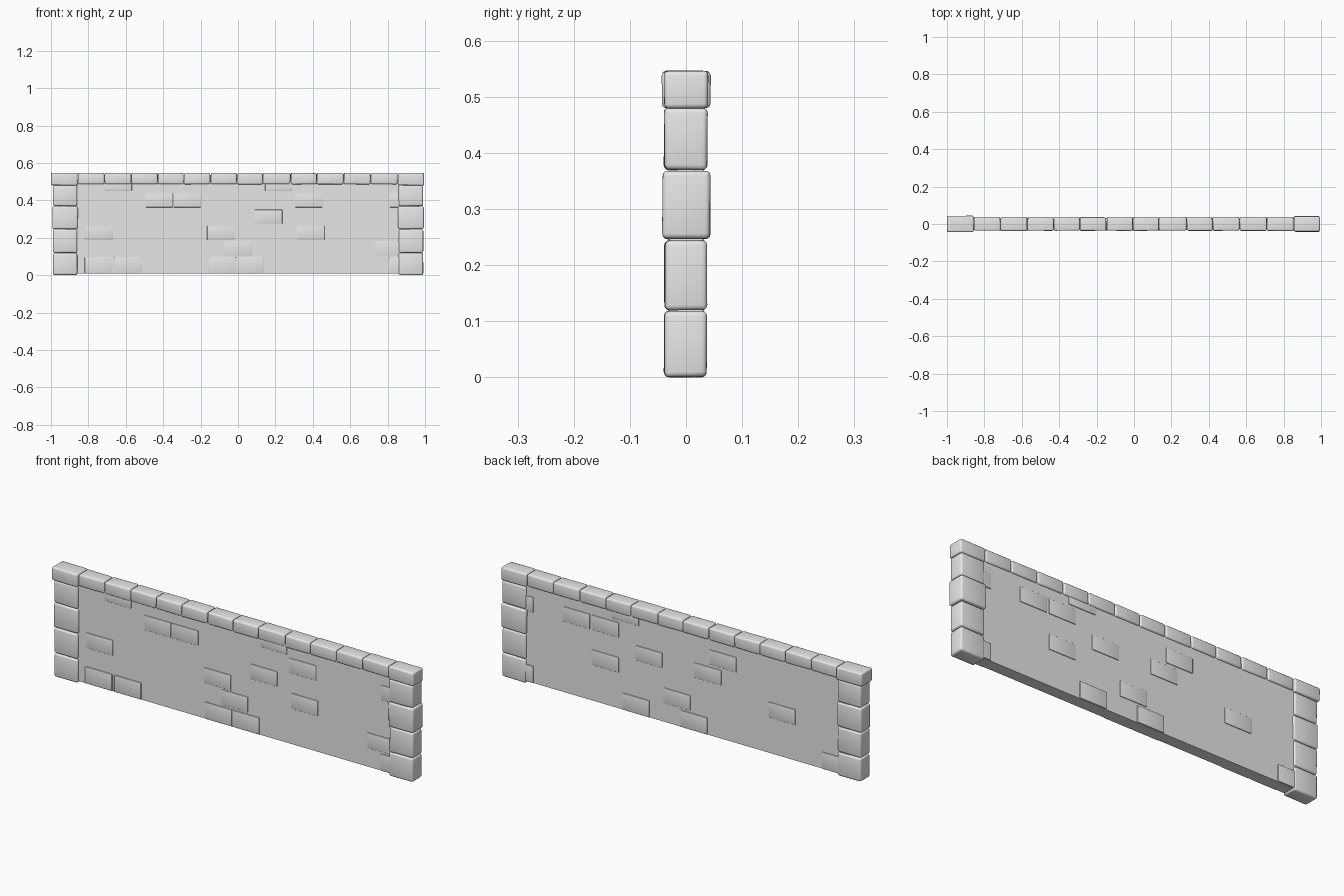
import bpy
import bmesh
import random
from math import radians

random.seed(4)
cube = bpy.data.objects.get("Cube")
if cube:
    bpy.data.objects.remove(cube, do_unlink=True)

# One stone grey for everything
stone = bpy.data.materials.new("stone_grey")
stone.use_nodes = True
GREY = (0.8, 0.8, 0.8, 1)
stone.diffuse_color = GREY
stone.node_tree.nodes["Principled BSDF"].inputs["Base Color"].default_value = GREY


def block(name, xs, ys, zs, bevel=0.0, wobble=0.0):
    """Box between the given limits, rounded, with slightly uneven corners."""
    bm = bmesh.new()
    bmesh.ops.create_cube(bm, size=1)
    for v in bm.verts:
        for axis, (lo, hi) in enumerate((xs, ys, zs)):
            v.co[axis] = (hi if v.co[axis] > 0 else lo) + random.uniform(-wobble, wobble)
    if bevel:
        bmesh.ops.bevel(bm, geom=bm.edges[:], offset=bevel, segments=3,
                        profile=0.5, affect='EDGES')
    mesh = bpy.data.meshes.new(name)
    bm.to_mesh(mesh)
    bm.free()
    mesh.materials.append(stone)
    obj = bpy.data.objects.new(name, mesh)
    bpy.context.collection.objects.link(obj)
    bpy.ops.object.select_all(action='DESELECT')
    obj.select_set(True)
    bpy.context.view_layer.objects.active = obj
    bpy.ops.object.shade_smooth_by_angle(angle=radians(40))
    return obj


# Flat wall between the end columns
HALF = 0.029
block("wall_panel", (-0.92, 0.92), (-HALF, HALF), (0.01, 0.51))

# Rounded end columns
levels = [0, 0.119, 0.246, 0.369, 0.482]
depths = [(-0.039, 0.037), (-0.038, 0.037), (-0.042, 0.043), (-0.039, 0.038)]
for side, (x0, x1) in (("right", (-0.989, -0.86)), ("left", (0.859, 0.99))):
    for i, ys in enumerate(depths):
        if side == "right":
            ys = depths[0]
        shift = 0.003 if i == 2 else 0
        block(f"{side}_column_block_{i + 1}", (x0 - shift, x1 + shift), ys,
              (levels[i] + 0.001, levels[i + 1] - 0.001), 0.009, 0.001)

# Row of coping stones along the top
joints = [-1, -0.857, -0.714, -0.57, -0.43, -0.29, -0.147, -0.006,
          0.133, 0.281, 0.42, 0.564, 0.709, 0.854, 0.995]
last = len(joints) - 2
for i in range(last + 1):
    end = i in (0, last)
    ys = (-0.043, 0.044) if i == 0 else (-0.039, 0.039) if end else (-0.036, 0.037)
    block(f"coping_stone_{i + 1}", (joints[i] + 0.001, joints[i + 1] - 0.001),
          ys, (0.48 if end else 0.486, 0.546), 0.008, 0.001)

# Scattered raised bricks: left edge and course number counted from the ground
courses = [(0.011, 0.094), (0.104, 0.18), (0.188, 0.264),
           (0.276, 0.35), (0.363, 0.437), (0.45, 0.5)]
front = [(-0.82, 0), (-0.66, 0), (-0.16, 0), (-0.008, 0), (0.81, 0),
         (-0.072, 1), (0.735, 1), (-0.815, 2), (-0.165, 2), (0.315, 2),
         (0.09, 3), (-0.495, 4), (-0.345, 4), (0.305, 4), (0.81, 4),
         (-0.715, 5), (0.145, 5)]
back = [(0.82, 0), (0.18, 0), (-0.14, 0), (-0.92, 0), (-0.045, 1),
        (0.35, 2), (-0.625, 2), (0.11, 3), (-0.215, 3),
        (0.82, 4), (0.51, 4), (0.35, 4), (-0.3, 4), (0.24, 5)]
for face, sign, bricks in (("front", -1, front), ("back", 1, back)):
    for i, (x, course) in enumerate(bricks):
        proud = HALF + (0.005 if course == 0 else 0.0035)
        ys = sorted((sign * 0.015, sign * proud))
        block(f"{face}_brick_{i + 1}", (x, x + 0.147), ys, courses[course], 0.002)
